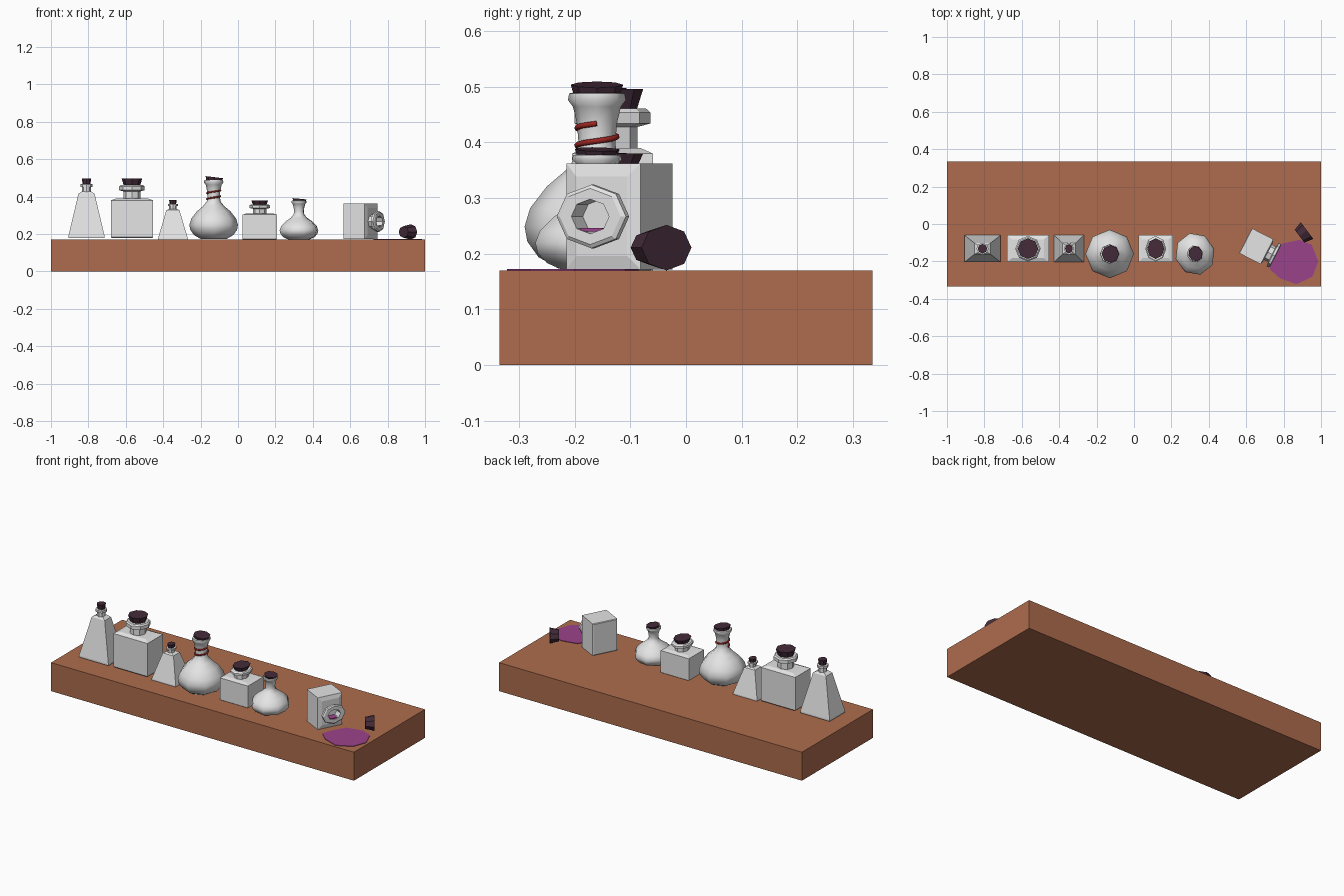
import bpy, bmesh, math
from mathutils import Matrix, Vector

if "Cube" in bpy.data.objects:
    bpy.data.objects.remove(bpy.data.objects["Cube"])


def material(name, rgb):
    m = bpy.data.materials.new(name)
    m.diffuse_color = (*rgb, 1)
    m.use_nodes = True
    m.node_tree.nodes["Principled BSDF"].inputs["Base Color"].default_value = m.diffuse_color
    return m


WOOD = material("brown_wood", (0.42, 0.15, 0.075))
GLASS = material("pale_glass", (0.78, 0.78, 0.78))
CORK = material("dark_cork", (0.058, 0.024, 0.042))
CORD = material("red_cord", (0.33, 0.018, 0.015))
LIQUID = material("purple_liquid", (0.33, 0.055, 0.26))


def finish(name, bm, mat, matrix=Matrix(), smooth=False):
    bmesh.ops.recalc_face_normals(bm, faces=bm.faces)
    me = bpy.data.meshes.new(name)
    bm.to_mesh(me)
    bm.free()
    me.transform(matrix)
    me.materials.append(mat)
    ob = bpy.data.objects.new(name, me)
    bpy.context.collection.objects.link(ob)
    if smooth:
        bpy.ops.object.select_all(action='DESELECT')
        bpy.context.view_layer.objects.active = ob
        ob.select_set(True)
        bpy.ops.object.shade_smooth_by_angle(angle=math.radians(65))
    return ob


def stack(name, prof, n, mat, matrix, smooth=False):
    """Loft rings of (half_x, half_y, z); n=4 makes rectangles, n=8 octagons."""
    bm = bmesh.new()
    k, off = (math.sqrt(2), math.pi / 4) if n == 4 else (1, 0)
    rings = []
    for rx, ry, z in prof:
        ang = [off + 2 * math.pi * i / n for i in range(n)]
        rings.append([bm.verts.new((k * rx * math.cos(a), k * ry * math.sin(a), z)) for a in ang])
    for a, b in zip(rings, rings[1:]):
        for i in range(n):
            j = (i + 1) % n
            bm.faces.new((a[i], a[j], b[j], b[i]))
    bm.faces.new(rings[0])
    bm.faces.new(rings[-1])
    return finish(name, bm, mat, matrix, smooth)


def round_prof(pts):
    return [(r, r, z) for r, z in pts]


def place(x, y, z, scale=(1, 1, 1), turn=0):
    return Matrix.Translation((x, y, z)) @ Matrix.Rotation(turn, 4, 'Z') @ Matrix.Diagonal((*scale, 1))


# bottle shapes; every neck is hollow
def pyramid_bottle(name, m):
    stack(name + "_body", [(.097, .0725, 0), (.097, .0725, .01), (.043, .03, .238), (.024, .02, .25)], 4, GLASS, m)
    stack(name + "_neck", round_prof([(.024, .235), (.024, .272), (.032, .274), (.032, .288),
                                      (.02, .29), (.02, .25)]), 8, GLASS, m)
    stack(name + "_cork", round_prof([(.018, .265), (.025, .32)]), 8, CORK, m)


def square_bottle(name, m, cork=True):
    stack(name + "_body", [(.108, .068, 0), (.113, .0725, .005), (.113, .0725, .202), (.085, .05, .212)], 4, GLASS, m)
    stack(name + "_neck", round_prof([(.045, .205), (.045, .25), (.068, .256), (.068, .276),
                                      (.06, .283), (.037, .283), (.037, .213)]), 8, GLASS, m)
    if cork:
        stack(name + "_cork", round_prof([(.034, .25), (.055, .318)]), 8, CORK, m)


def round_flask(name, m):
    stack(name + "_body", round_prof([(.07, 0), (.105, .02), (.125, .048), (.13, .075), (.12, .108), (.09, .147),
                                      (.057, .175), (.037, .2), (.033, .225), (.036, .26), (.043, .29),
                                      (.052, .302), (.05, .314), (.04, .316), (.034, .27)]),
          8, GLASS, m, smooth=True)
    tilt = Matrix.Translation((0, 0, .3)) @ Matrix.Rotation(math.radians(7), 4, 'Y')
    stack(name + "_cork", round_prof([(.033, -.02), (.047, .03)]), 8, CORK, m @ tilt)


# wooden plank
bm = bmesh.new()
bmesh.ops.create_cube(bm, size=1)
finish("plank", bm, WOOD, place(0, 0, .085, (2, .67, .17)))

# row of standing bottles: large and small of each shape
small = (.82, 1, .66)
pyramid_bottle("tall_pyramid_bottle", place(-.81, -.132, .178))
square_bottle("tall_square_bottle", place(-.567, -.132, .178))
pyramid_bottle("small_pyramid_bottle", place(-.348, -.132, .17, small))
round_flask("tall_round_flask", place(-.13, -.16, .174))
square_bottle("small_square_bottle", place(.116, -.132, .17, small))
round_flask("small_round_flask", place(.326, -.16, .17, (.82, .88, .66), .25))

# cord wound around the tall flask neck
curve = bpy.data.curves.new("neck_cord", 'CURVE')
curve.dimensions = '3D'
curve.bevel_depth = .005
curve.bevel_resolution = 1
curve.use_fill_caps = True
sp = curve.splines.new('POLY')
N = 36
sp.points.add(N - 1)
for i, p in enumerate(sp.points):
    t = i / (N - 1)
    a = -2 * math.pi * 1.5 * (1 - t)
    p.co = (-.13 + .036 * math.cos(a), -.16 + .036 * math.sin(a), .387 + .047 * t, 1)
cord = bpy.data.objects.new("neck_cord", curve)
bpy.context.collection.objects.link(cord)
curve.materials.append(CORD)
bpy.ops.object.select_all(action='DESELECT')
bpy.context.view_layer.objects.active = cord
cord.select_set(True)
bpy.ops.object.convert(target='MESH')


def lying(loc, axis):
    """Frame whose local z points along axis and local x points up."""
    z = Vector(axis).normalized()
    x = (Vector((0, 0, 1)) - z * z.z).normalized()
    y = z.cross(x)
    return Matrix.Translation(loc) @ Matrix((x, y, z)).transposed().to_4x4()


# tipped bottle with some liquid left in the neck
d = (.89, -.46, 0)
tip = lying((.596, -.089, .267), d)
square_bottle("tipped_bottle", tip @ Matrix.Diagonal((.84, 1.03, .64, 1)), cork=False)
bm = bmesh.new()
bmesh.ops.create_cube(bm, size=1)
finish("neck_liquid", bm, LIQUID, tip @ place(-.024, 0, .158, (.006, .044, .04)))

# spilled puddle
bm = bmesh.new()
outline = [(.725, -.24), (.745, -.18), (.79, -.105), (.885, -.085), (.95, -.11), (.985, -.2),
           (.955, -.28), (.87, -.322), (.78, -.29)]
face = bm.faces.new([bm.verts.new((x, y, .168)) for x, y in outline])
top = bmesh.ops.extrude_face_region(bm, geom=[face])["geom"]
bmesh.ops.translate(bm, vec=(0, 0, .005), verts=[v for v in top if isinstance(v, bmesh.types.BMVert)])
finish("puddle", bm, LIQUID)

# loose cork
stack("loose_cork", [(.031, .043, -.025), (.041, .056, .025)], 8, CORK, lying((.905, -.05, .211), (.8, .6, 0)))
